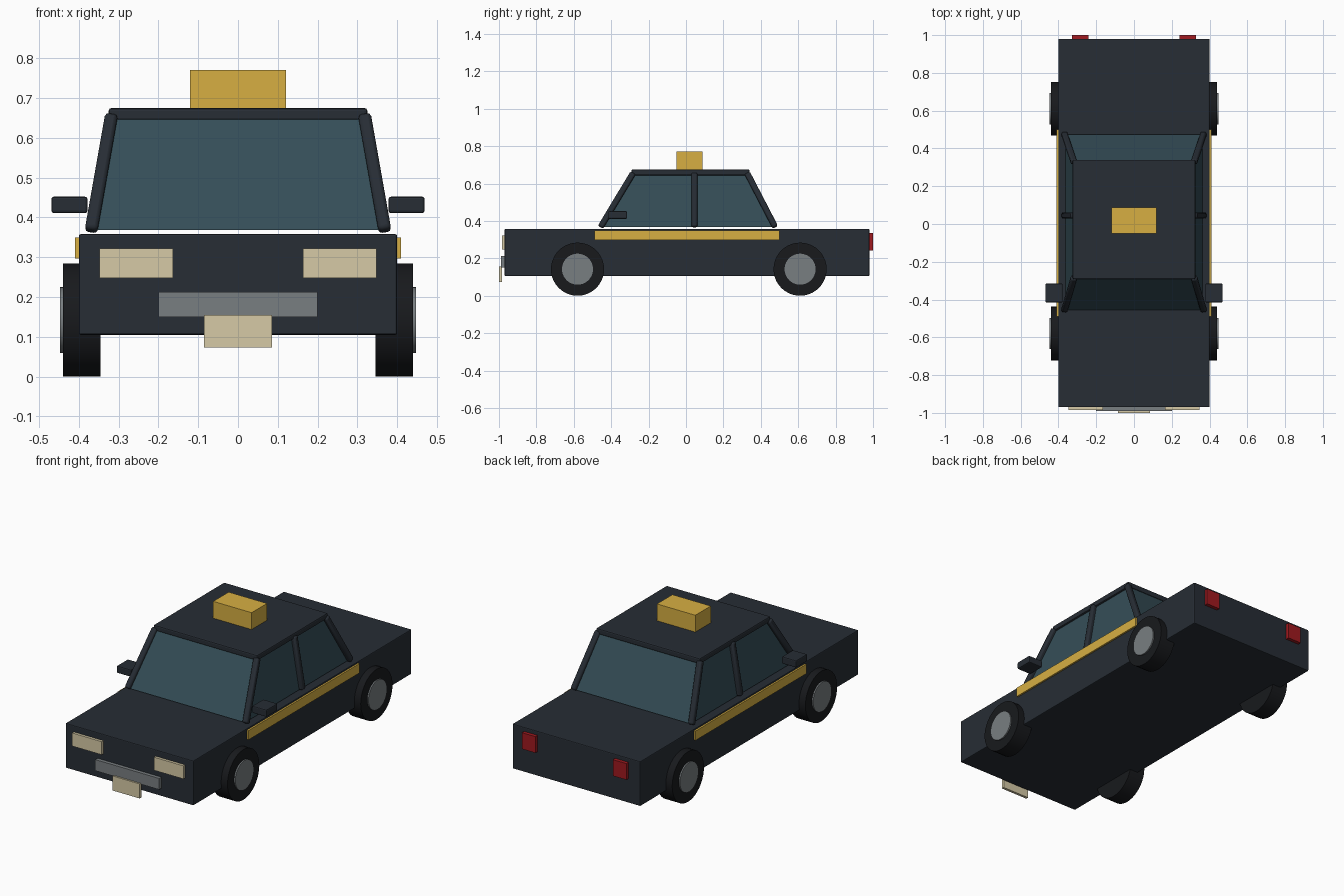
import bpy, bmesh, math
from mathutils import Vector

if "Cube" in bpy.data.objects:
    bpy.data.objects.remove(bpy.data.objects["Cube"])


def material(name, rgb):
    m = bpy.data.materials.new(name)
    m.diffuse_color = (*rgb, 1)
    m.use_nodes = True
    m.node_tree.nodes["Principled BSDF"].inputs["Base Color"].default_value = m.diffuse_color
    return m


PAINT = material("dark_paint", (0.02, 0.026, 0.035))
GLASS = material("tinted_glass", (0.035, 0.075, 0.095))
YELLOW = material("yellow", (0.68, 0.43, 0.055))
CREAM = material("cream", (0.67, 0.59, 0.38))
METAL = material("metal", (0.19, 0.21, 0.22))
RED = material("red", (0.35, 0.01, 0.014))
RUBBER = material("rubber", (0.009, 0.01, 0.012))


def finish(name, bm, mat, bevel=0.0, smooth=False):
    me = bpy.data.meshes.new(name)
    bm.to_mesh(me)
    bm.free()
    me.materials.append(mat)
    ob = bpy.data.objects.new(name, me)
    bpy.context.collection.objects.link(ob)
    if bevel:
        mod = ob.modifiers.new("bevel", 'BEVEL')
        mod.width = bevel
        mod.segments = 2
    if smooth:
        bpy.ops.object.select_all(action='DESELECT')
        ob.select_set(True)
        bpy.context.view_layer.objects.active = ob
        bpy.ops.object.shade_smooth_by_angle(angle=math.radians(40))
    return ob


def box(name, x, y, z, mat, bevel=0.0):
    """Box from (min, max) ranges on each axis."""
    bm = bmesh.new()
    bmesh.ops.create_cube(bm, size=1)
    for v in bm.verts:
        v.co = [(r[0] + r[1]) / 2 + c * (r[1] - r[0])
                for c, r in zip(v.co, (x, y, z))]
    return finish(name, bm, mat, bevel)


def pillar(name, a, b, size=0.032):
    """Rounded square bar running from a to b."""
    a, b = Vector(a), Vector(b)
    bm = bmesh.new()
    bmesh.ops.create_cube(bm, size=1)
    for v in bm.verts:
        v.co = (v.co.x * size, v.co.y * size, v.co.z * (b - a).length)
    ob = finish(name, bm, PAINT, 0.009, True)
    ob.location = (a + b) / 2
    # lean in x and y without twisting about the bar's own axis
    ob.rotation_mode = 'QUATERNION'
    ob.rotation_quaternion = Vector((0, 0, 1)).rotation_difference(b - a)


def disc(name, x, y, z, radius, width, mat):
    """Cylinder lying along the x axis."""
    bm = bmesh.new()
    bmesh.ops.create_cone(bm, cap_ends=True, segments=40, radius1=radius,
                          radius2=radius, depth=width)
    ob = finish(name, bm, mat, 0, True)
    ob.rotation_euler.y = math.pi / 2
    ob.location = (x, y, z)


# body shell
box("body", (-0.4, 0.4), (-0.97, 0.98), (0.105, 0.358), PAINT, 0.005)

# tapered glass cabin
bm = bmesh.new()
low = [(-0.362, -0.455), (0.362, -0.455), (0.362, 0.475), (-0.362, 0.475)]
high = [(-0.312, -0.285), (0.312, -0.285), (0.312, 0.33), (-0.312, 0.33)]
lv = [bm.verts.new((*p, 0.368)) for p in low]
hv = [bm.verts.new((*p, 0.655)) for p in high]
bm.faces.new(lv[::-1])
bm.faces.new(hv)
for i in range(4):
    j = (i + 1) % 4
    bm.faces.new((lv[i], lv[j], hv[j], hv[i]))
finish("cabin_glass", bm, GLASS)

# roof and roof sign
box("roof", (-0.325, 0.325), (-0.292, 0.34), (0.643, 0.675), PAINT, 0.007)
box("roof_sign", (-0.12, 0.12), (-0.05, 0.088), (0.672, 0.77), YELLOW)

# front grille and number plate
box("grille", (-0.2, 0.2), (-0.99, -0.965), (0.15, 0.213), METAL)
box("number_plate", (-0.085, 0.085), (-1.0, -0.985), (0.073, 0.155), CREAM)

for s, side in ((-1, "left"), (1, "right")):
    def span(a, b):
        return tuple(sorted((s * a, s * b)))

    # window pillars
    for label, y0, y1 in (("front", -0.457, -0.283), ("middle", 0.045, 0.045),
                          ("rear", 0.477, 0.327)):
        pillar(f"{side}_{label}_pillar", (s * 0.369, y0, 0.367),
               (s * 0.318, y1, 0.656))
    # side stripe, mirror and lamps
    box(f"{side}_stripe", span(0.395, 0.41), (-0.49, 0.50), (0.297, 0.35), YELLOW)
    box(f"{side}_mirror", span(0.378, 0.469), (-0.415, -0.315), (0.411, 0.452),
        PAINT, 0.006)
    box(f"{side}_headlight", span(0.163, 0.348), (-0.985, -0.965),
        (0.248, 0.322), CREAM)
    box(f"{side}_tail_light", span(0.242, 0.327), (0.975, 1.0),
        (0.243, 0.335), RED)
    # wheels
    for label, y in (("front", -0.58), ("rear", 0.61)):
        disc(f"{side}_{label}_tyre", s * 0.3925, y, 0.142, 0.142, 0.095, RUBBER)
        disc(f"{side}_{label}_hub", s * 0.4325, y, 0.142, 0.083, 0.03, METAL)
